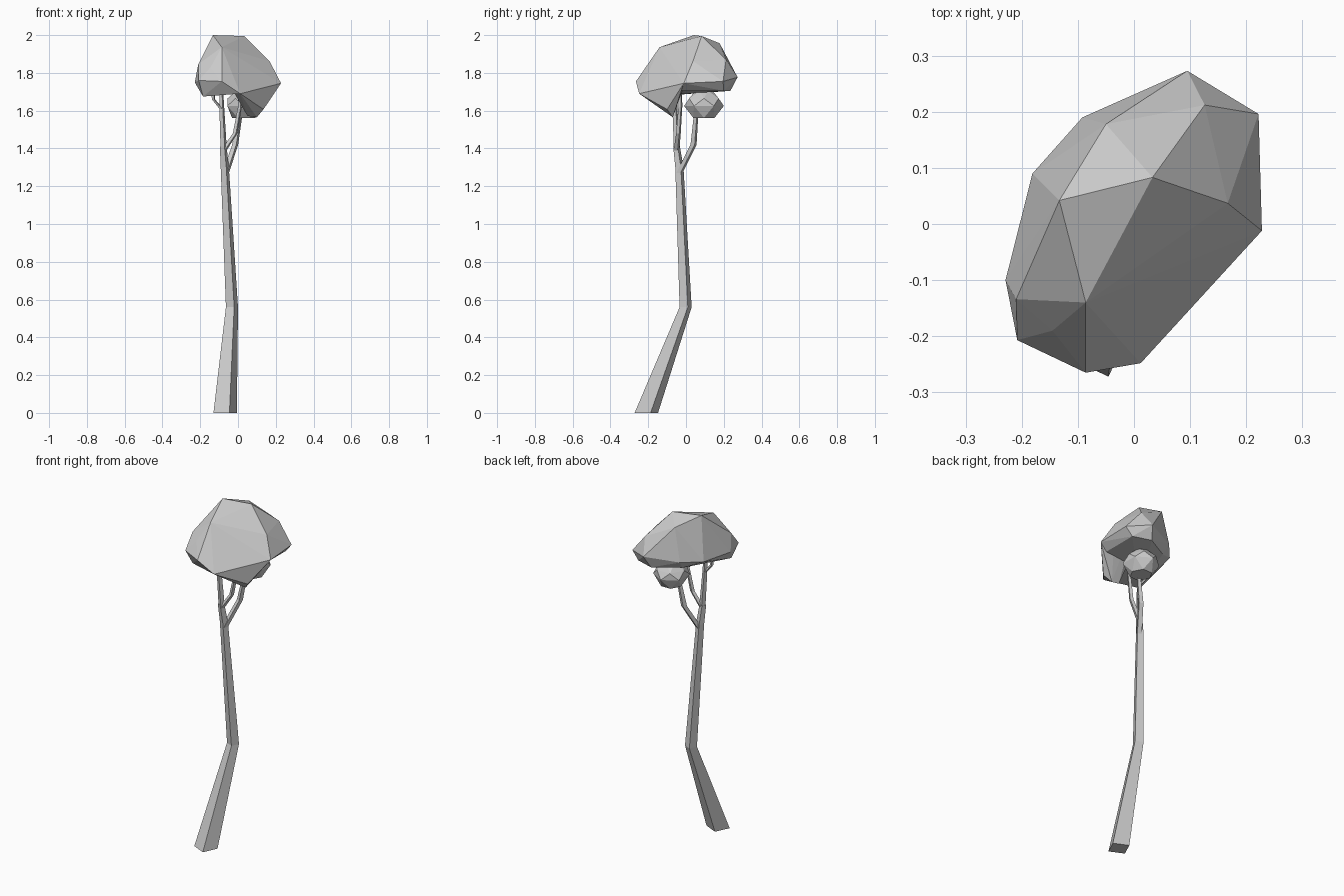
import bpy, bmesh, math


def finish(name, bm):
    bmesh.ops.recalc_face_normals(bm, faces=bm.faces[:])
    me = bpy.data.meshes.new(name)
    bm.to_mesh(me)
    bm.free()
    ob = bpy.data.objects.new(name, me)
    bpy.context.collection.objects.link(ob)
    return ob


def tube(name, path, sides=4, turn=-70):
    """Tapered limb: path entries are (x, y, z, radius), with level rings."""
    bm = bmesh.new()
    rings = []
    for x, y, z, r in path:
        ring = []
        for i in range(sides):
            a = math.radians(turn) + 2 * math.pi * i / sides
            ring.append(bm.verts.new((x + r * math.cos(a), y + r * math.sin(a), z)))
        rings.append(ring)
    for a, b in zip(rings, rings[1:]):
        for i in range(sides):
            j = (i + 1) % sides
            bm.faces.new((a[i], a[j], b[j], b[i]))
    bm.faces.new(rings[0][::-1])
    bm.faces.new(rings[-1])
    return finish(name, bm)


def hull(name, points):
    """Faceted clump of leaves wrapped around its corner points."""
    bm = bmesh.new()
    for p in points:
        bm.verts.new(p)
    res = bmesh.ops.convex_hull(bm, input=bm.verts[:])
    loose = [v for v in bm.verts if not v.link_faces]
    bmesh.ops.delete(bm, geom=loose, context='VERTS')
    return finish(name, bm)


# Bent trunk
tube("trunk", [(-0.068, -0.21, 0, 0.066), (-0.032, -0.002, 0.56, 0.034),
               (-0.07, -0.035, 1.3, 0.023), (-0.078, -0.05, 1.41, 0.019)])

# Branches
tube("front_branch", [(-0.075, -0.047, 1.38, 0.018), (-0.085, -0.058, 1.6, 0.014),
                      (-0.09, -0.06, 1.74, 0.01)])
tube("back_branch", [(-0.065, -0.035, 1.27, 0.018), (-0.015, 0.04, 1.42, 0.017),
                     (0.015, 0.055, 1.6, 0.012)])
tube("middle_branch", [(-0.075, -0.05, 1.39, 0.016), (-0.015, -0.04, 1.48, 0.013),
                       (0.01, -0.03, 1.62, 0.011), (0.01, -0.03, 1.74, 0.01)])
tube("left_twig", [(-0.088, -0.06, 1.61, 0.011), (-0.13, -0.06, 1.66, 0.009),
                   (-0.135, -0.06, 1.74, 0.008)])

# Main crown, flat underneath, with a lobe hanging at the front right
crown = hull("crown", [
    (-0.133, 0.042, 2.0), (0.033, 0.083, 1.995), (-0.086, -0.14, 1.936),
    (-0.21, -0.134, 1.846), (-0.229, -0.1, 1.75), (0.167, 0.037, 1.862),
    (0.228, -0.012, 1.745), (0.222, 0.196, 1.755), (0.126, 0.212, 1.87),
    (0.095, 0.273, 1.777), (-0.05, 0.178, 1.957), (-0.092, 0.19, 1.76),
    (-0.181, 0.09, 1.75), (-0.208, -0.207, 1.76), (-0.145, -0.19, 1.83),
    (-0.086, -0.265, 1.755), (0.012, -0.248, 1.69), (-0.185, -0.17, 1.675),
    (-0.09, -0.2, 1.69), (0.18, -0.02, 1.705), (0.18, 0.2, 1.705),
    (0.07, 0.235, 1.705), (-0.08, 0.15, 1.71), (-0.17, -0.06, 1.7)])
lobe = hull("crown_lobe", [
    (0.033, 0.083, 1.995), (-0.086, -0.14, 1.936), (0.167, 0.037, 1.862),
    (0.228, -0.012, 1.745), (0.012, -0.248, 1.69), (-0.035, -0.23, 1.72),
    (0.135, -0.1, 1.607), (0.1, -0.07, 1.565), (0.05, -0.07, 1.572),
    (0.0, -0.04, 1.72)])
mod = crown.modifiers.new("join", 'BOOLEAN')
mod.operation = 'UNION'
mod.object = lobe
mod.solver = 'EXACT'
bpy.context.view_layer.objects.active = crown
bpy.ops.object.modifier_apply(modifier=mod.name)
bpy.data.objects.remove(lobe)

# Small lower clump on the back branch
pts = []
for z, r, turn in ((1.562, 0.065, 0), (1.625, 0.105, 30), (1.665, 0.09, 0), (1.705, 0.045, 30)):
    for i in range(6):
        a = math.radians(turn + 60 * i)
        pts.append((0.03 + 0.95 * r * math.cos(a), 0.095 + r * math.sin(a), z))
hull("lower_clump", pts)
